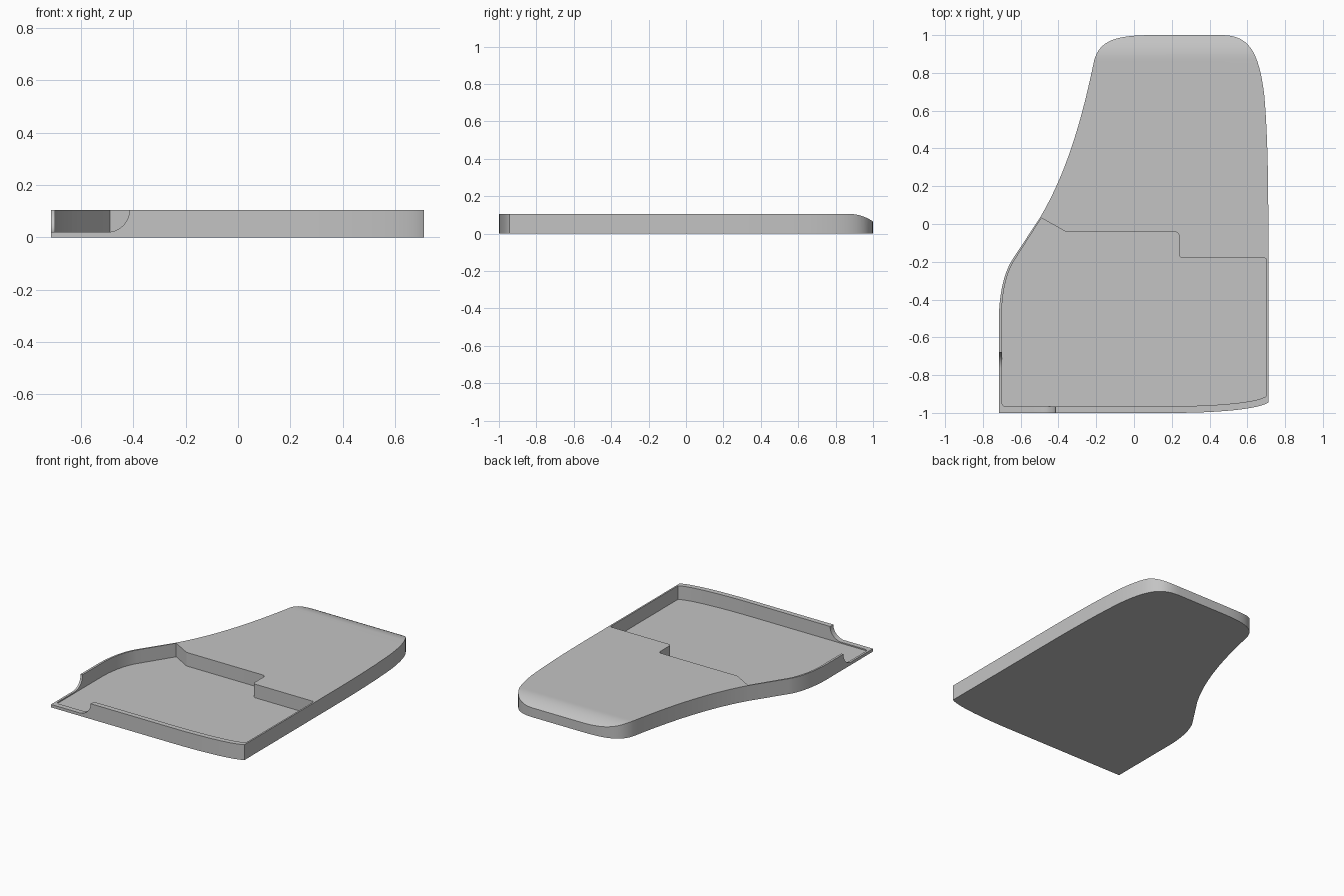
import bpy
import bmesh
import math
from mathutils import Vector

cube = bpy.data.objects.get("Cube")
if cube:
    bpy.data.objects.remove(cube, do_unlink=True)

HEIGHT = 0.105
FLOOR = 0.012
LIP = 0.02

grey = bpy.data.materials.new("light grey")
grey.use_nodes = True
colour = (0.55, 0.55, 0.55, 1)
grey.diffuse_color = colour
grey.node_tree.nodes["Principled BSDF"].inputs["Base Color"].default_value = colour


def bezier(a, b, c, d, steps=16):
    """Sample a cubic curve, both ends included."""
    a, b, c, d = map(Vector, (a, b, c, d))
    pts = []
    for i in range(steps + 1):
        t = i / steps
        s = 1 - t
        pts.append(tuple(a * s**3 + b * 3 * s * s * t + c * 3 * s * t * t + d * t**3))
    return pts


def fillet(before, corner, after, r=0.02):
    """Round one corner of a profile."""
    p = Vector(corner)
    a = p + (Vector(before) - p).normalized() * r
    b = p + (Vector(after) - p).normalized() * r
    return bezier(a, a.lerp(p, 0.55), b.lerp(p, 0.55), b, 5)


def arc(cx, cy, r, start, end, steps=14):
    angles = [math.radians(start + (end - start) * i / steps) for i in range(steps + 1)]
    return [(cx + r * math.cos(a), cy + r * math.sin(a)) for a in angles]


def prism(name, profile, place, low, high):
    """Extrude a closed profile; place(u, v, w) maps it into space."""
    bm = bmesh.new()
    face = bm.faces.new([bm.verts.new(place(u, v, low)) for u, v in profile])
    moved = bmesh.ops.extrude_face_region(bm, geom=[face])["geom"]
    shift = Vector(place(0, 0, high)) - Vector(place(0, 0, low))
    bmesh.ops.translate(bm, vec=shift, verts=[g for g in moved if isinstance(g, bmesh.types.BMVert)])
    bmesh.ops.recalc_face_normals(bm, faces=bm.faces)
    mesh = bpy.data.meshes.new(name)
    bm.to_mesh(mesh)
    bm.free()
    mesh.materials.append(grey)
    obj = bpy.data.objects.new(name, mesh)
    bpy.context.collection.objects.link(obj)
    return obj


def along_x(u, v, w):
    return (w, u, v)


def along_y(u, v, w):
    return (u, w, v)


def along_z(u, v, w):
    return (u, v, w)


# Outer shell outline, clockwise from the front right corner
outline = [(-0.715, -1)]
outline += bezier((-0.715, -0.5), (-0.715, -0.38), (-0.69, -0.26), (-0.645, -0.19))
outline += bezier((-0.5, 0.03), (-0.35, 0.28), (-0.27, 0.58), (-0.21, 0.87), 24)
outline += bezier((-0.21, 0.87), (-0.18, 0.97), (-0.1, 1), (0.1, 1))[1:]
outline += bezier((0.46, 1), (0.6, 1), (0.66, 0.93), (0.69, 0.68))
outline += bezier((0.69, 0.68), (0.705, 0.5), (0.711, 0.3), (0.711, 0))[1:]
outline += bezier((0.711, -0.945), (0.66, -0.98), (0.45, -1), (0.2, -1))
shell = prism("shell", outline, along_z, 0, HEIGHT)

# Pocket with a stepped back wall
pocket = fillet((0, -0.965), (-0.7, -0.965), (-0.7, -0.5))
pocket += bezier((-0.7, -0.48), (-0.7, -0.37), (-0.677, -0.26), (-0.632, -0.19))
pocket += [(-0.49, 0.032), (-0.36, -0.042)]
pocket += fillet((0, -0.042), (0.238, -0.042), (0.238, -0.1))
pocket += fillet((0.238, -0.1), (0.238, -0.18), (0.4, -0.18))
pocket += fillet((0.4, -0.18), (0.7, -0.18), (0.7, -0.4), 0.01)
pocket += bezier((0.7, -0.912), (0.65, -0.945), (0.45, -0.963), (0.2, -0.965))

# Wall notches with a curved run-out, and the rounded back edge
reach = HEIGHT - LIP


def notch(outer, inner):
    return [(outer, 0.2), (outer, LIP)] + arc(inner - reach, HEIGHT, reach, -90, 0) + [(inner, 0.2)]


drop, run = 0.041, 0.13
radius = (run**2 + drop**2) / (2 * drop)
sweep = math.degrees(math.asin(run / radius))
back_edge = arc(1 - run, HEIGHT - radius, radius, 90, 90 - sweep)
back_edge += [(1.1, HEIGHT - drop - 0.05), (1.1, 0.2), (1 - run, 0.2)]

cutters = [
    prism("pocket_cutter", pocket, along_z, FLOOR, 0.2),
    prism("front_notch_cutter", notch(-0.8, -0.415), along_y, -1.1, -0.9),
    prism("side_notch_cutter", notch(-1.1, -0.68), along_x, -0.8, -0.6),
    prism("back_edge_cutter", back_edge, along_x, -1, 1),
]

bpy.ops.object.select_all(action="DESELECT")
bpy.context.view_layer.objects.active = shell
shell.select_set(True)
for cutter in cutters:
    cutter.hide_render = True
    cut = shell.modifiers.new(cutter.name, "BOOLEAN")
    cut.operation = "DIFFERENCE"
    cut.solver = "EXACT"
    cut.object = cutter
    bpy.ops.object.modifier_apply(modifier=cut.name)
    bpy.data.objects.remove(cutter, do_unlink=True)

bpy.ops.object.shade_smooth_by_angle(angle=math.radians(25))
